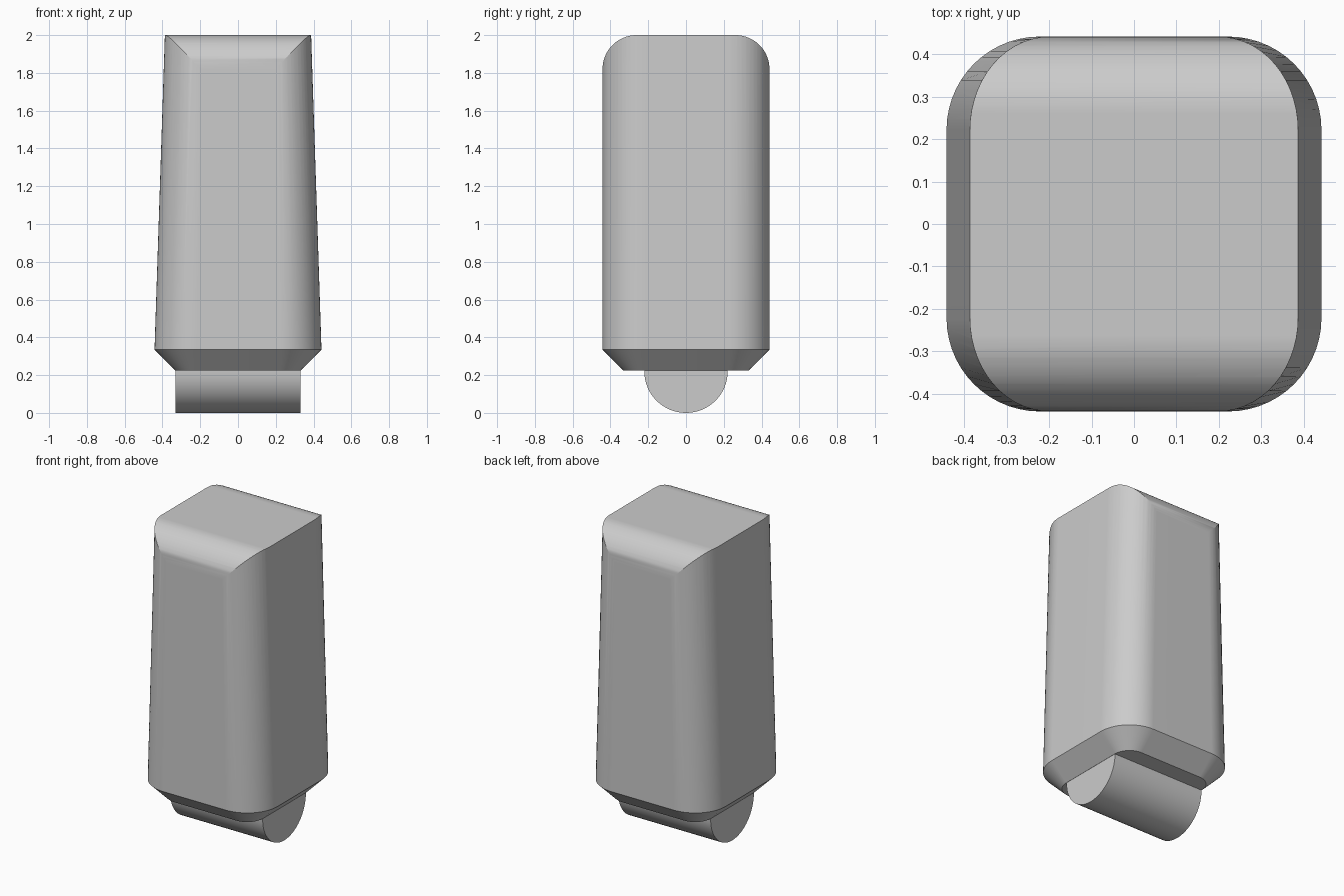
import bpy, bmesh, math

cube = bpy.data.objects.get("Cube")
if cube:
    bpy.data.objects.remove(cube, do_unlink=True)

grey = bpy.data.materials.new("light grey")
grey.use_nodes = True
COLOUR = (0.6, 0.6, 0.6, 1)
grey.diffuse_color = COLOUR
grey.node_tree.nodes["Principled BSDF"].inputs["Base Color"].default_value = COLOUR


def arc(cx, cy, r, start, end, steps):
    """Points on a circle between two angles in degrees."""
    angles = [math.radians(start + (end - start) * i / steps) for i in range(steps + 1)]
    return [(cx + r * math.cos(a), cy + r * math.sin(a)) for a in angles]


def rounded_square(half, r, steps=14):
    c = half - r
    points = []
    for i, (sx, sy) in enumerate([(1, 1), (-1, 1), (-1, -1), (1, -1)]):
        points += arc(sx * c, sy * c, r, 90 * i, 90 * i + 90, steps)
    return points


def loft(name, rings):
    """Closed solid through rings with equal point counts."""
    bm = bmesh.new()
    loops = [[bm.verts.new(p) for p in ring] for ring in rings]
    n = len(loops[0])
    for low, high in zip(loops, loops[1:]):
        for i in range(n):
            j = (i + 1) % n
            bm.faces.new((low[i], low[j], high[j], high[i]))
    bm.faces.new(loops[0][::-1])
    bm.faces.new(loops[-1])
    bmesh.ops.recalc_face_normals(bm, faces=bm.faces)
    mesh = bpy.data.meshes.new(name)
    bm.to_mesh(mesh)
    bm.free()
    mesh.materials.append(grey)
    obj = bpy.data.objects.new(name, mesh)
    bpy.context.collection.objects.link(obj)
    return obj


def prism_along_x(name, profile, half):
    return loft(name, [[(x, y, z) for y, z in profile] for x in (-half, half)])


def activate(obj):
    bpy.ops.object.select_all(action='DESELECT')
    obj.select_set(True)
    bpy.context.view_layer.objects.active = obj


def smooth(obj):
    activate(obj)
    bpy.ops.object.shade_smooth_by_angle(angle=math.radians(25))
    normals = obj.modifiers.new("even_normals", 'WEIGHTED_NORMAL')
    normals.keep_sharp = True


# Tapered body with a chamfered foot, left overlong at the top
HALF, SHOULDER, TOP = 0.442, 0.335, 2.0
OVER = 2.1
top_scale = 1 - 0.124 * (OVER - SHOULDER) / (TOP - SHOULDER)
wide = rounded_square(HALF, 0.22)
narrow = rounded_square(HALF - 0.11, 0.11)
body = loft("body", [
    [(x, y, 0.225) for x, y in narrow],
    [(x, y, SHOULDER) for x, y in wide],
    [(x * top_scale, y, OVER) for x, y in wide],
])

# Trim the top to a profile with rounded front and back edges
R = 0.18
WIDE = 0.5
profile = [(-WIDE, 0.1), (WIDE, 0.1), (WIDE, TOP - R)]
profile += arc(HALF - R, TOP - R, R, 0, 90, 16)
profile += arc(R - HALF, TOP - R, R, 90, 180, 16)
profile += [(-WIDE, TOP - R)]
trim = prism_along_x("top_trim", profile, 1)
trim.hide_render = True
activate(body)
cut = body.modifiers.new("trim", 'BOOLEAN')
cut.operation = 'INTERSECT'
cut.solver = 'EXACT'
cut.object = trim
bpy.ops.object.modifier_apply(modifier=cut.name)
bpy.data.objects.remove(trim, do_unlink=True)
smooth(body)

# Half-round bar under the body
bar = prism_along_x("bottom_bar", arc(0, 0.221, 0.221, 180, 360, 32)
                    + [(0.221, 0.225), (-0.221, 0.225)], 0.331)
smooth(bar)
